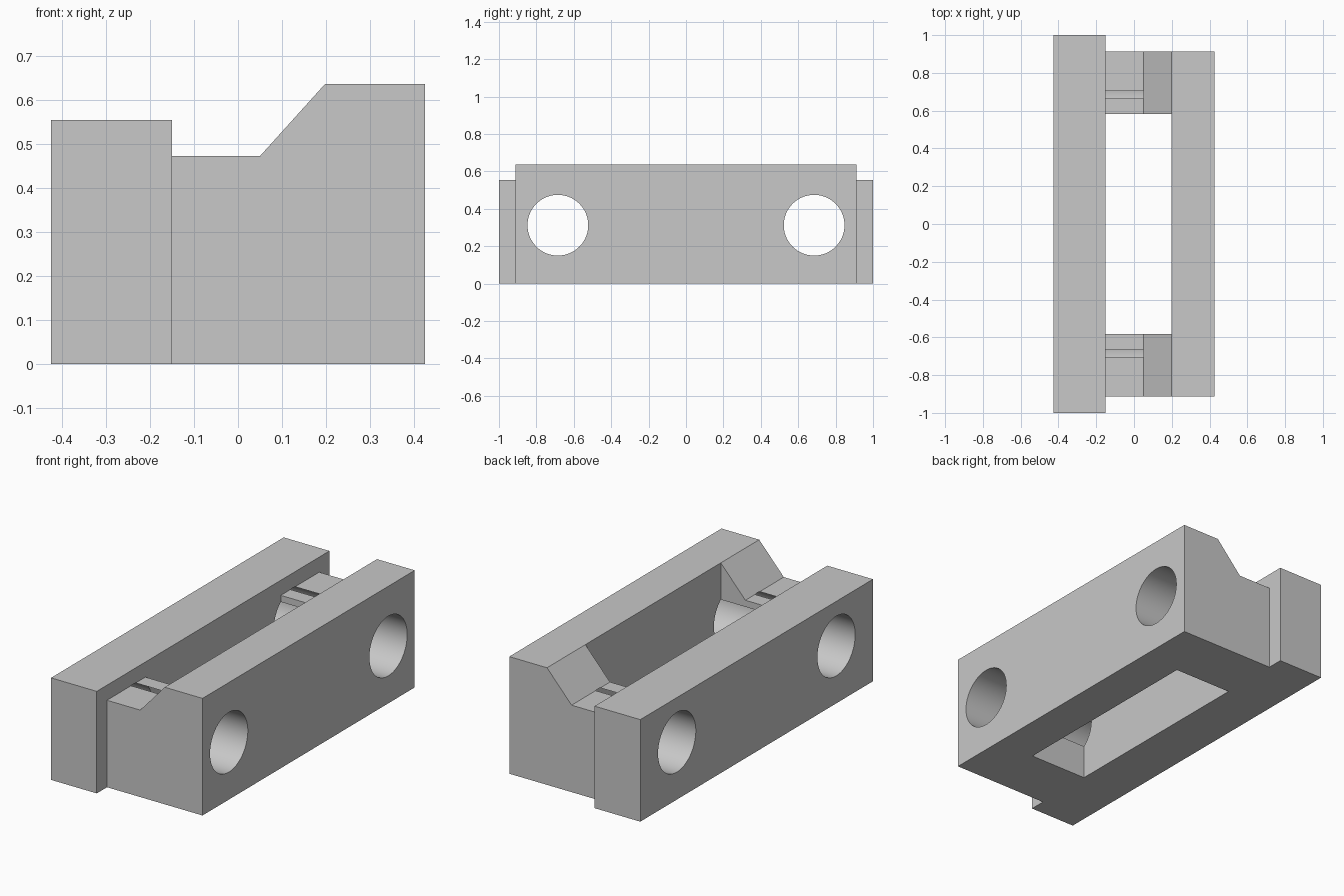
import bpy, bmesh, math
from mathutils import Matrix, Vector

cube = bpy.data.objects.get("Cube")
if cube:
    bpy.data.objects.remove(cube, do_unlink=True)

grey = bpy.data.materials.new("light grey")
grey.use_nodes = True
grey.diffuse_color = (0.58, 0.58, 0.58, 1)
grey.node_tree.nodes["Principled BSDF"].inputs["Base Color"].default_value = (0.58, 0.58, 0.58, 1)


def finish(bm, name):
    bmesh.ops.recalc_face_normals(bm, faces=bm.faces)
    mesh = bpy.data.meshes.new(name)
    bm.to_mesh(mesh)
    bm.free()
    mesh.materials.append(grey)
    obj = bpy.data.objects.new(name, mesh)
    bpy.context.collection.objects.link(obj)
    return obj


def prism(name, profile, half_length):
    """Extrude an x-z profile along y, centred on y = 0."""
    bm = bmesh.new()
    face = bm.faces.new([bm.verts.new((x, -half_length, z)) for x, z in profile])
    ext = bmesh.ops.extrude_face_region(bm, geom=[face])
    verts = [v for v in ext["geom"] if isinstance(v, bmesh.types.BMVert)]
    bmesh.ops.translate(bm, vec=Vector((0, 2 * half_length, 0)), verts=verts)
    return finish(bm, name)


def box(name, x0, x1, z0, z1, half_length):
    return prism(name, [(x0, z0), (x1, z0), (x1, z1), (x0, z1)], half_length)


def bore(name, y, z, radius):
    """Round cutter running along x."""
    bm = bmesh.new()
    place = Matrix.Translation((0, y, z)) @ Matrix.Rotation(math.pi / 2, 4, 'Y')
    bmesh.ops.create_cone(bm, cap_ends=True, segments=96, radius1=radius,
                          radius2=radius, depth=2, matrix=place)
    return finish(bm, name)


def combine(target, tool, operation):
    """Apply a boolean and discard the tool."""
    tool.hide_render = True
    mod = target.modifiers.new(operation, 'BOOLEAN')
    mod.operation = operation
    mod.solver = 'EXACT'
    mod.object = tool
    bpy.ops.object.select_all(action='DESELECT')
    target.select_set(True)
    bpy.context.view_layer.objects.active = target
    bpy.ops.object.modifier_apply(modifier=mod.name)
    bpy.data.objects.remove(tool, do_unlink=True)


# Long plate joined to the stepped, sloping body
block = box("clamp_block", -0.425, -0.15, 0, 0.555, 1.0)
body = prism("stepped_body", [(-0.3, 0), (0.425, 0), (0.425, 0.637), (0.198, 0.637),
                              (0.05, 0.473), (-0.3, 0.473)], 0.912)
combine(block, body, 'UNION')

# Central slot, open above and below
combine(block, box("slot_cutter", -0.15, 0.198, -0.2, 1.0, 0.582), 'DIFFERENCE')

# Two bolt holes through the whole width
for side in (-1, 1):
    combine(block, bore("hole_cutter", side * 0.685, 0.312, 0.1623), 'DIFFERENCE')

# Smooth bores, crisp flat faces
bpy.ops.object.shade_smooth_by_angle(angle=math.radians(20))
